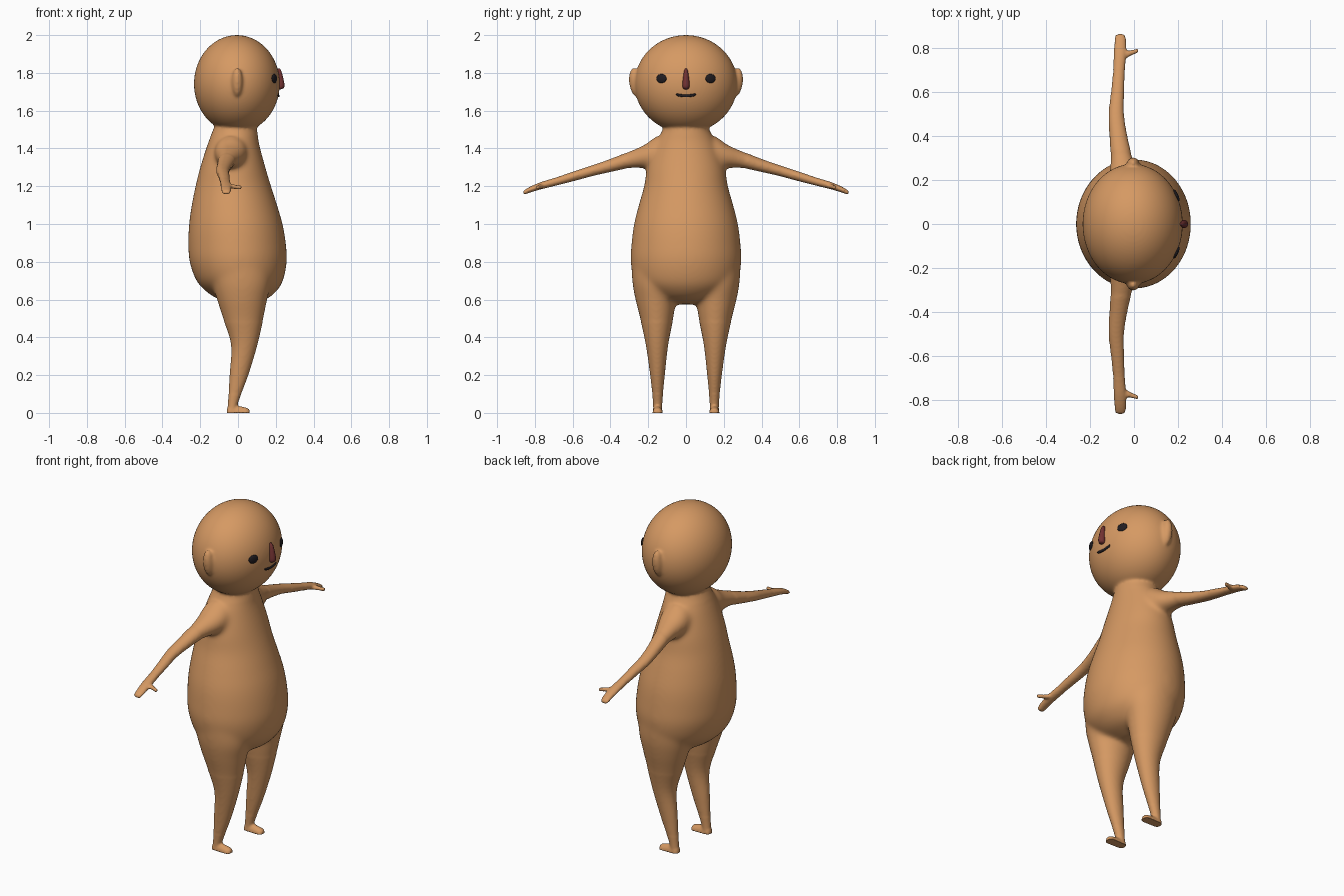
import bpy, bmesh, math
from mathutils import Vector, Matrix

if "Cube" in bpy.data.objects:
    bpy.data.objects.remove(bpy.data.objects["Cube"])


def material(name, rgb):
    m = bpy.data.materials.new(name)
    m.diffuse_color = (*rgb, 1)
    m.use_nodes = True
    m.node_tree.nodes["Principled BSDF"].inputs["Base Color"].default_value = m.diffuse_color
    return m


SKIN = material("tan skin", (0.67, 0.32, 0.125))
DARK = material("near black", (0.015, 0.012, 0.015))
RED = material("dark red", (0.17, 0.032, 0.032))


def spline(p0, p1, p2, p3, u):
    return [0.5 * (2 * b + (c - a) * u + (2 * a - 5 * b + 4 * c - d) * u * u
                   + (3 * b - a - 3 * c + d) * u ** 3)
            for a, b, c, d in zip(p0, p1, p2, p3)]


def loft(bm, keys, order, side=1, seg=32, steps=5):
    """Elliptical loft. key = (t, amin, amax, bmin, bmax); order maps t, a, b to axes."""
    rows = []
    for i in range(len(keys) - 1):
        a, d = keys[max(i - 1, 0)], keys[min(i + 2, len(keys) - 1)]
        rows += [spline(a, keys[i], keys[i + 1], d, k / steps) for k in range(steps)]
    rows.append(keys[-1])
    rings = []
    for t, a0, a1, b0, b1 in rows:
        ring = []
        for k in range(seg):
            w = 2 * math.pi * k / seg
            vals = (t, (a0 + a1) / 2 + (a1 - a0) / 2 * math.cos(w),
                    (b0 + b1) / 2 + (b1 - b0) / 2 * math.sin(w))
            co = Vector([vals[order.index(ax)] for ax in "xyz"])
            co.y *= side
            ring.append(bm.verts.new(co))
        rings.append(ring)
    faces = [bm.faces.new(rings[0]), bm.faces.new(rings[-1])]
    for r, q in zip(rings, rings[1:]):
        for k in range(seg):
            n = (k + 1) % seg
            faces.append(bm.faces.new((r[k], r[n], q[n], q[k])))
    bmesh.ops.recalc_face_normals(bm, faces=faces)


def ball(bm, centre, radii, turn=0.0, tilt=0.0, seg=48):
    mat = (Matrix.Translation(centre) @ Matrix.Rotation(turn, 4, 'Z')
           @ Matrix.Rotation(tilt, 4, 'X') @ Matrix.Diagonal((*radii, 1)))
    bmesh.ops.create_uvsphere(bm, u_segments=seg, v_segments=seg // 2, radius=1, matrix=mat)


def finish(bm, name, mat):
    me = bpy.data.meshes.new(name)
    bm.to_mesh(me)
    bm.free()
    me.materials.append(mat)
    ob = bpy.data.objects.new(name, me)
    bpy.context.collection.objects.link(ob)
    for p in me.polygons:
        p.use_smooth = True
    return ob


# head ellipsoid, shared by the face details
HC, HR = Vector((-0.006, 0, 1.742)), Vector((0.227, 0.272, 0.258))


def face_x(y, z):
    return HC.x + HR.x * math.sqrt(1 - (y / HR.y) ** 2 - ((z - HC.z) / HR.z) ** 2)


bm = bmesh.new()
ball(bm, HC, HR, seg=96)

# torso
torso = [(1.54, -0.115, 0.095, 0.115), (1.49, -0.135, 0.102, 0.128), (1.42, -0.162, 0.113, 0.165),
         (1.3, -0.20, 0.145, 0.205), (1.2, -0.225, 0.175, 0.222), (1.1, -0.245, 0.207, 0.25),
         (1.0, -0.259, 0.236, 0.275), (0.9, -0.263, 0.253, 0.288), (0.8, -0.256, 0.258, 0.293),
         (0.7, -0.22, 0.238, 0.272), (0.64, -0.165, 0.2, 0.215), (0.6, -0.1, 0.145, 0.15),
         (0.575, -0.03, 0.06, 0.06)]
loft(bm, [(z, a, b, -y, y) for z, a, b, y in torso], "zxy", seg=64)

for s in (1, -1):
    # leg
    loft(bm, [(0.85, -0.16, 0.17, 0.02, 0.29), (0.7, -0.14, 0.175, 0.035, 0.285),
              (0.6, -0.112, 0.155, 0.052, 0.268), (0.5, -0.08, 0.135, 0.067, 0.243),
              (0.36, -0.037, 0.103, 0.094, 0.213), (0.2, -0.045, 0.055, 0.112, 0.19),
              (0.06, -0.053, 0.003, 0.125, 0.175), (0.01, -0.057, -0.005, 0.125, 0.175)], "zxy", s)
    # foot
    loft(bm, [(-0.059, 0.138, 0.162, -0.02, 0.02), (-0.045, 0.126, 0.174, -0.035, 0.04),
              (0.0, 0.124, 0.176, -0.035, 0.037), (0.045, 0.124, 0.176, -0.03, 0.027),
              (0.061, 0.136, 0.164, -0.02, 0.018)], "xyz", s)
    # arm and hand
    loft(bm, [(0.06, -0.12, 0.05, 1.31, 1.46), (0.15, -0.125, 0.05, 1.285, 1.465),
              (0.22, -0.115, 0.03, 1.295, 1.42), (0.3, -0.107, -0.005, 1.295, 1.385),
              (0.4, -0.112, -0.03, 1.275, 1.345), (0.5, -0.116, -0.045, 1.252, 1.31),
              (0.6, -0.105, -0.044, 1.225, 1.277), (0.7, -0.095, -0.041, 1.2, 1.243),
              (0.77, -0.092, -0.035, 1.183, 1.221), (0.82, -0.089, -0.036, 1.168, 1.2),
              (0.853, -0.085, -0.039, 1.157, 1.181), (0.862, -0.073, -0.05, 1.16, 1.17)], "yxz", s)
    # thumb
    loft(bm, [(-0.07, 0.74, 0.79, 1.188, 1.21), (-0.035, 0.752, 0.787, 1.187, 1.211),
              (-0.01, 0.766, 0.789, 1.185, 1.207), (0.012, 0.775, 0.795, 1.184, 1.204),
              (0.021, 0.782, 0.795, 1.188, 1.2)], "xyz", s)
    # ear
    ball(bm, (-0.004, s * 0.267, 1.75), (0.03, 0.034, 0.078), tilt=-s * 0.12)

body = finish(bm, "body", SKIN)

# fuse the parts into one skin, then soften the joints
rm = body.modifiers.new("fuse", 'REMESH')
rm.mode = 'VOXEL'
rm.voxel_size = 0.0075
rm.use_smooth_shade = True
bpy.context.view_layer.objects.active = body
body.select_set(True)
bpy.ops.object.modifier_apply(modifier=rm.name)
bm = bmesh.new()
bm.from_mesh(body.data)
joints = [v for v in bm.verts if abs(v.co.y) < 0.33 and 0.48 < v.co.z < 1.46]
for i in range(22):
    bmesh.ops.smooth_vert(bm, verts=joints, factor=0.5, use_axis_x=True, use_axis_y=True, use_axis_z=True)
rest = [v for v in bm.verts if v.co.z > 0.1 and abs(v.co.y) < 0.7]
for i in range(4):
    bmesh.ops.smooth_vert(bm, verts=rest, factor=0.5, use_axis_x=True, use_axis_y=True, use_axis_z=True)
for v in bm.verts:
    v.co.z = max(v.co.z, 0)  # flat soles
for f in bm.faces:
    f.smooth = True
bm.to_mesh(body.data)
bm.free()

# eyes
for s, name in ((1, "left_eye"), (-1, "right_eye")):
    bm = bmesh.new()
    ball(bm, (face_x(0.13, 1.77), s * 0.13, 1.77), (0.009, 0.029, 0.024), turn=s * 0.43, seg=32)
    finish(bm, name, DARK)

# mouth
bm = bmesh.new()
keys = []
for y, h in ((-0.052, 0.003), (-0.04, 0.007), (0, 0.007), (0.04, 0.007), (0.052, 0.003)):
    z = 1.678 + 3 * y * y
    x = face_x(y, z)
    keys.append((y, x - 0.006, x + 0.006, z - h, z + h))
loft(bm, keys, "yxz", seg=16)
finish(bm, "mouth", DARK)

# nose
bm = bmesh.new()
loft(bm, [(1.713, 0.21, 0.226, -0.007, 0.007), (1.719, 0.205, 0.241, -0.016, 0.016),
          (1.735, 0.205, 0.246, -0.019, 0.019), (1.77, 0.205, 0.24, -0.016, 0.016),
          (1.805, 0.203, 0.231, -0.011, 0.011), (1.823, 0.203, 0.222, -0.005, 0.005)], "zxy", seg=20)
finish(bm, "nose", RED)
